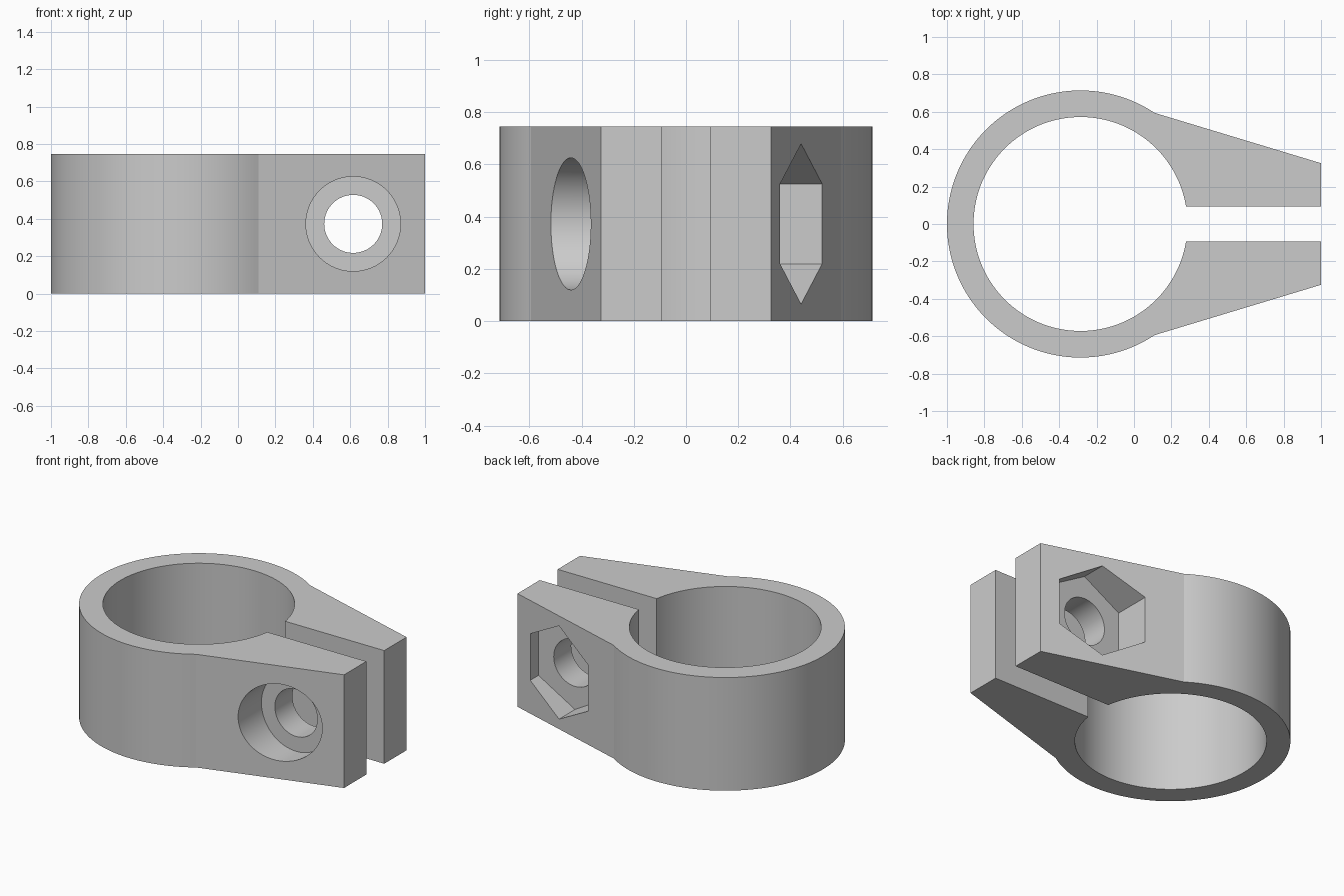
import bpy, bmesh
from math import pi, sin, cos, asin, radians
from mathutils import Matrix

cube = bpy.data.objects.get("Cube")
if cube:
    bpy.data.objects.remove(cube, do_unlink=True)

HEIGHT = 0.745
RING_X, OUTER, INNER = -0.286, 0.714, 0.572
GAP = 0.093            # half width of the slot
TIP = 0.325            # half width at the end of the arms
BOLT_X, BOLT_Z = 0.616, HEIGHT / 2
SEAT = 0.275           # distance of the recess floors from the middle

grey = bpy.data.materials.new("plain grey")
grey.use_nodes = True
colour = (0.6, 0.6, 0.6, 1)
grey.diffuse_color = colour
grey.node_tree.nodes["Principled BSDF"].inputs["Base Color"].default_value = colour


def make_object(name, bm):
    bmesh.ops.recalc_face_normals(bm, faces=bm.faces)
    mesh = bpy.data.meshes.new(name)
    bm.to_mesh(mesh)
    bm.free()
    mesh.materials.append(grey)
    obj = bpy.data.objects.new(name, mesh)
    bpy.context.collection.objects.link(obj)
    return obj


def arc(radius, start, end, steps):
    angles = [start + (end - start) * i / steps for i in range(steps + 1)]
    return [(RING_X + radius * cos(a), radius * sin(a)) for a in angles]


def cutter(name, sides, radius, y0, y1):
    """Prism along y through the bolt axis, with a corner pointing up."""
    bm = bmesh.new()
    bmesh.ops.create_cone(bm, cap_ends=True, segments=sides, radius1=radius,
                          radius2=radius, depth=y1 - y0)
    turn = Matrix.Rotation(pi / 2, 4, 'X')
    place = Matrix.Translation((BOLT_X, (y0 + y1) / 2, BOLT_Z))
    bmesh.ops.transform(bm, matrix=place @ turn, verts=bm.verts)
    obj = make_object(name, bm)
    obj.hide_render = True
    return obj


# Clamp body: split ring with two tapering arms, extruded upward
join = radians(56.3)
slot = asin(GAP / INNER)
outline = arc(OUTER, join, 2 * pi - join, 112)
outline += [(1, -TIP), (1, -GAP)]
outline += arc(INNER, 2 * pi - slot, slot, 128)
outline += [(1, GAP), (1, TIP)]
bm = bmesh.new()
base = bm.faces.new([bm.verts.new((x, y, 0)) for x, y in outline])
top = bmesh.ops.extrude_face_region(bm, geom=[base], use_keep_orig=True)
for v in (g for g in top["geom"] if isinstance(g, bmesh.types.BMVert)):
    v.co.z = HEIGHT
clamp = make_object("split_ring_clamp", bm)

# Bolt hole, round head recess in front and hexagonal nut recess behind
cutters = [
    cutter("bolt_hole_cutter", 64, 0.155, -1, 1),
    cutter("head_recess_cutter", 64, 0.253, -1, -SEAT),
    cutter("nut_recess_cutter", 6, 0.307, SEAT, 1),
]
for c in cutters:
    mod = clamp.modifiers.new(c.name, 'BOOLEAN')
    mod.operation = 'DIFFERENCE'
    mod.solver = 'EXACT'
    mod.object = c

# Bake the cuts and drop the helpers
bpy.context.view_layer.update()
graph = bpy.context.evaluated_depsgraph_get()
cut_mesh = bpy.data.meshes.new_from_object(clamp.evaluated_get(graph))
clamp.modifiers.clear()
clamp.data = cut_mesh
cut_mesh.materials.clear()
cut_mesh.materials.append(grey)
for poly in cut_mesh.polygons:
    poly.material_index = 0
for c in cutters:
    bpy.data.objects.remove(c, do_unlink=True)

# Smooth the curved walls and keep the edges crisp
for obj in bpy.context.selected_objects:
    obj.select_set(False)
clamp.select_set(True)
bpy.context.view_layer.objects.active = clamp
bpy.ops.object.shade_smooth_by_angle(angle=radians(15))
